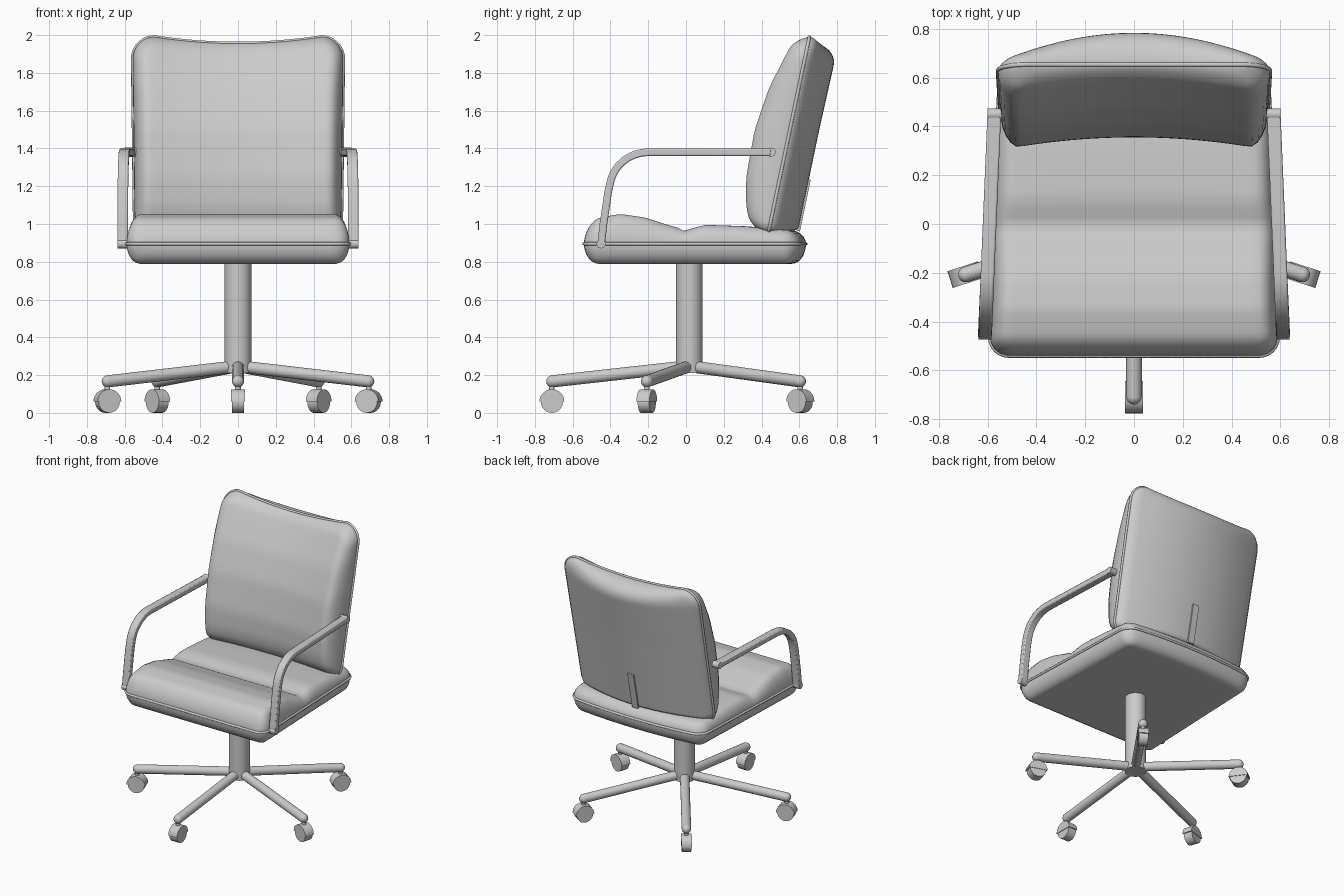
import bpy, bmesh, math
from mathutils import Vector, Matrix

cube = bpy.data.objects.get("Cube")
if cube:
    bpy.data.objects.remove(cube, do_unlink=True)

grey = bpy.data.materials.new("plain grey")
grey.use_nodes = True
grey.diffuse_color = (0.6, 0.6, 0.6, 1)
grey.node_tree.nodes["Principled BSDF"].inputs["Base Color"].default_value = (0.6, 0.6, 0.6, 1)


def add(name, bm, angle=40, bevel=0, mirror=False):
    """Turn a bmesh into a smooth-shaded object with optional modifiers."""
    bmesh.ops.recalc_face_normals(bm, faces=bm.faces)
    mesh = bpy.data.meshes.new(name)
    bm.to_mesh(mesh)
    bm.free()
    mesh.materials.append(grey)
    ob = bpy.data.objects.new(name, mesh)
    bpy.context.collection.objects.link(ob)
    if bevel:
        mod = ob.modifiers.new("soft edges", 'BEVEL')
        mod.width, mod.segments = bevel, 2
    if mirror:
        ob.modifiers.new("mirror", 'MIRROR')
    bpy.ops.object.select_all(action='DESELECT')
    ob.select_set(True)
    bpy.context.view_layer.objects.active = ob
    bpy.ops.object.shade_smooth_by_angle(angle=math.radians(angle))
    return ob


def rod(bm, a, b, r, ball=False, sides=20):
    """Cylinder from a to b, with optional rounded ends."""
    a, b = Vector(a), Vector(b)
    turn = (b - a).to_track_quat('Z', 'Y').to_matrix().to_4x4()
    bmesh.ops.create_cone(bm, cap_ends=True, segments=sides, radius1=r, radius2=r,
                          depth=(b - a).length, matrix=Matrix.Translation((a + b) / 2) @ turn)
    for end in (a, b) if ball else ():
        bmesh.ops.create_uvsphere(bm, u_segments=sides, v_segments=10, radius=r,
                                  matrix=Matrix.Translation(end) @ turn)


def lerp(table, t):
    """Read a value off a short profile."""
    for (t0, v0), (t1, v1) in zip(table, table[1:]):
        if t <= t1:
            k = max(0, (t - t0) / (t1 - t0))
            return v0 + (v1 - v0) * k
    return table[-1][1]


def smooth(table, t, w=0.03):
    return sum(lerp(table, t + w * k) for k in (-1, -0.5, 0, 0.5, 1)) / 5


def ease(d, r):
    """Quarter-round rise from an edge."""
    k = min(1, max(0, d / r))
    return math.sqrt(1 - (1 - k) ** 2)


def cushion(name, lo, hi, r_lo, r_hi, width, place):
    """Two padded skins over a rounded panel, joined by piping.
    place(x, t, rise, side) gives a point; side is 1 or -1."""
    n, m = 48, 32
    spread = lambda i, c: (1 - math.cos(math.pi * i / c)) / 2
    rows = [lo + (hi - lo) * spread(i, n) for i in range(n + 1)]

    def half(t):
        h = width(t)
        for d, r in ((t - lo, r_lo), (hi - t, r_hi)):
            if d < r:
                h -= r * (1 - ease(d, r))
        return h

    def point(i, j, side):
        t, h = rows[i], half(rows[i])
        x = h * (2 * spread(j, m) - 1)
        return place(x, t, (h - abs(x), t - lo, hi - t), side)

    bm = bmesh.new()
    for side in (1, -1):
        grid = [[bm.verts.new(point(i, j, side)) for j in range(m + 1)] for i in range(n + 1)]
        for i in range(n):
            for j in range(m):
                bm.faces.new((grid[i][j], grid[i][j + 1], grid[i + 1][j + 1], grid[i + 1][j]))
    bmesh.ops.remove_doubles(bm, verts=bm.verts, dist=0.0002)
    add(name, bm, 50)

    # Piping around the rim
    rim = [(0, j) for j in range(m)] + [(i, m) for i in range(n)]
    rim += [(n, j) for j in range(m, 0, -1)] + [(i, 0) for i in range(n, 0, -1)]
    curve = bpy.data.curves.new(name + "_piping", 'CURVE')
    curve.dimensions, curve.bevel_depth, curve.bevel_resolution = '3D', 0.009, 2
    line = curve.splines.new('POLY')
    line.points.add(len(rim) - 1)
    for p, (i, j) in zip(line.points, rim):
        p.co = (*point(i, j, 1), 1)
    line.use_cyclic_u = True
    curve.materials.append(grey)
    bpy.context.collection.objects.link(bpy.data.objects.new(name + "_piping", curve))


# Seat: front roll, crease in the middle, curved rear edge
seat_top = [(-0.54, 0.11), (-0.45, 0.14), (-0.35, 0.158), (-0.22, 0.14), (-0.08, 0.095),
            (-0.02, 0.08), (0, 0.055), (0.02, 0.08), (0.1, 0.1), (0.3, 0.093), (0.6, 0.065)]


def seat_place(x, y, edges, side):
    d_side, d_front, d_rear = edges
    rise = ease(d_side, 0.07) * ease(d_front, 0.08) * ease(d_rear, 0.07)
    bow = 0.045 * (1 - (x / 0.57) ** 2) * max(0, y / 0.59)
    z = 0.895 + rise * (smooth(seat_top, y, 0.012) if side > 0 else -0.106)
    return Vector((x, y + bow, z))


cushion("seat", -0.54, 0.59, 0.08, 0.08, lambda y: 0.573 - 0.036 * y, seat_place)

# Backrest: leaning panel, hollowed front pad, bowed rear shell, dipped top
front_pad = [(0.95, 0.09), (1.1, 0.152), (1.25, 0.183), (1.5, 0.19), (1.72, 0.16),
             (1.9, 0.105), (2.0, 0.07)]
lean = lambda z: 0.44 + (z - 0.97) * 0.209


def rear_depth(x):
    return 0.155 * (1 - 0.65 * min(1.3, (x / 0.5) ** 2))


def back_place(x, z, edges, side):
    d_side, d_low, d_top = edges
    if side > 0:
        pad = smooth(front_pad, z) - 0.04 * max(0, 1 - (x / 0.48) ** 2)
        y = lean(z) - pad * ease(d_side, 0.08) * ease(d_low, 0.1) * ease(d_top, 0.06)
    else:
        y = lean(z) + rear_depth(x) * ease(d_side, 0.05) * ease(d_low, 0.03) * ease(d_top, 0.13)
    dip = 0.036 * max(0, 1 - (x / 0.45) ** 2) * max(0, (z - 1.5) / 0.5)
    return Vector((x, y, z - dip))


cushion("backrest", 0.95, 1.992, 0.06, 0.12, lambda z: 0.547 + 0.012 * (z - 0.95), back_place)

# Strip low on the rear of the backrest
bm = bmesh.new()
bmesh.ops.create_cube(bm, size=1, matrix=Matrix.Translation((0, lean(1.1) + 0.156, 1.1))
                      @ Matrix.Rotation(-math.atan(0.209), 4, 'X')
                      @ Matrix.Diagonal((0.05, 0.018, 0.28, 1)))
add("rear_strip", bm)

# Armrests: flat bar swept along a bent path, mirrored
path = [(-0.45, 0.885), (-0.437, 1.0), (-0.412, 1.17)]
path += [(-0.2 - 0.205 * math.cos(a), 1.18 + 0.2 * math.sin(a))
         for a in (math.radians(d) for d in range(10, 91, 10))]
path += [(0.12, 1.38), (0.45, 1.38)]
bm = bmesh.new()
rings = []
for i, (y, z) in enumerate(path):
    (y0, z0), (y1, z1) = path[max(0, i - 1)], path[min(len(path) - 1, i + 1)]
    out = Vector((0, z0 - z1, y1 - y0)).normalized() * 0.02
    mid = Vector((0.592 - 0.042 * y, y, z))
    wide = Vector((0.028, 0, 0))
    rings.append([bm.verts.new(p) for p in
                  (mid + out + wide, mid + out - wide, mid - out - wide, mid - out + wide)])
for a, b in zip(rings, rings[1:]):
    for k in range(4):
        bm.faces.new((a[k], a[k - 1], b[k - 1], b[k]))
bm.faces.new(rings[0])
bm.faces.new(rings[-1])
add("armrest", bm, 40, 0.007, True)

# Pins joining the armrests to the seat and backrest
bm = bmesh.new()
rod(bm, (0.56, -0.45, 0.895), (0.638, -0.45, 0.895), 0.024)
rod(bm, (0.53, 0.45, 1.38), (0.6, 0.45, 1.38), 0.024)
add("armrest_pins", bm, 40, 0, True)

# Column
HUB = Vector((0, 0.017, 0))
bm = bmesh.new()
rod(bm, HUB + Vector((0, 0, 0.21)), HUB + Vector((0, 0, 0.8)), 0.071, sides=32)
add("column", bm)

# Five legs with hooded casters
for k in range(5):
    a = math.radians(72 * k - 90)
    to_leg = Matrix.Translation(HUB) @ Matrix.Rotation(a, 4, 'Z')
    leg, wheel, hood = bmesh.new(), bmesh.new(), bmesh.new()
    rod(leg, (0.02, 0, 0.245), (0.725, 0, 0.167), 0.032, True)
    rod(leg, (0.727, 0, 0.11), (0.727, 0, 0.16), 0.015)
    rod(wheel, (0.727, -0.032, 0.058), (0.727, 0.032, 0.058), 0.058, sides=24)
    arc = [hood.verts.new((0.727 + 0.066 * math.cos(t), -0.036, 0.059 + 0.066 * math.sin(t)))
           for t in (math.pi * i / 14 for i in range(15))]
    face = hood.faces.new(arc)
    sweep = bmesh.ops.extrude_face_region(hood, geom=[face])["geom"]
    bmesh.ops.translate(hood, vec=(0, 0.072, 0),
                        verts=[v for v in sweep if isinstance(v, bmesh.types.BMVert)])
    for name, part in (("leg", leg), ("caster_wheel", wheel), ("caster_hood", hood)):
        part.transform(to_leg)
        add(f"{name}_{k + 1}", part)
